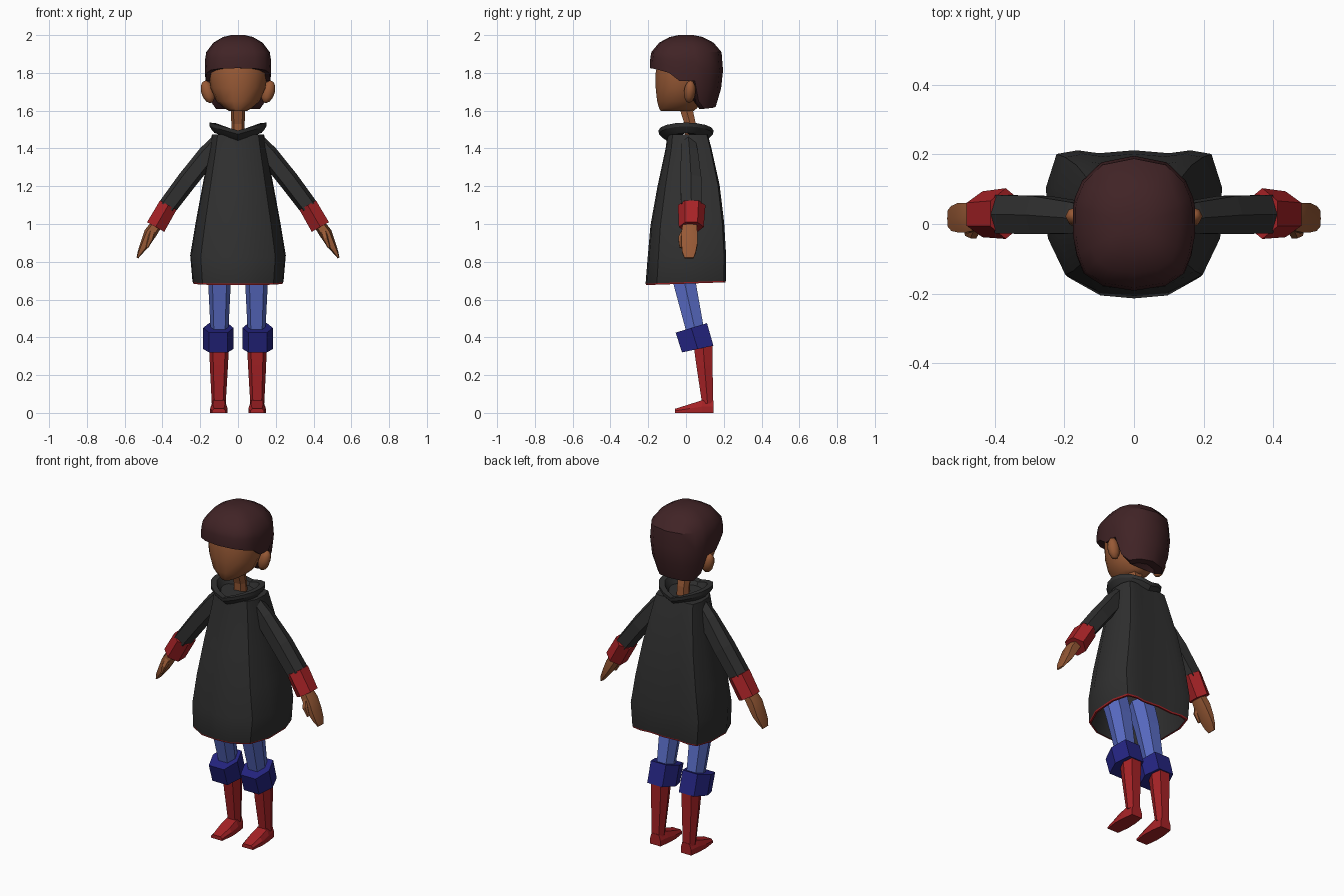
import bpy, bmesh, math
from mathutils import Vector as V

if "Cube" in bpy.data.objects:
    bpy.data.objects.remove(bpy.data.objects["Cube"])


def material(name, rgb):
    m = bpy.data.materials.new(name)
    m.diffuse_color = (*rgb, 1)
    m.use_nodes = True
    m.node_tree.nodes["Principled BSDF"].inputs["Base Color"].default_value = m.diffuse_color
    return m


HAIR = material("dark_brown", (0.052, 0.017, 0.019))
SKIN = material("brown_skin", (0.31, 0.10, 0.036))
COAT = material("charcoal", (0.030, 0.030, 0.030))
RED = material("red", (0.38, 0.016, 0.019))
BLUE = material("blue", (0.10, 0.15, 0.56))
NAVY = material("navy", (0.018, 0.018, 0.22))

HEX = [(1, 0), (.62, 1), (-.62, 1), (-1, 0), (-.62, -1), (.62, -1)]
POINTED = [(.87, .5), (0, 1), (-.87, .5), (-.87, -.5), (0, -1), (.87, -.5)]


def circle(n):
    return [(math.cos(2 * math.pi * i / n), math.sin(2 * math.pi * i / n)) for i in range(n)]


def section(c, u, v, shape=HEX):
    """Cross-section around centre c with half-axes u and v."""
    return [V(c) + V(u) * a + V(v) * b for a, b in shape]


def loft(name, rings, mats, bands=None, mirror=False, angle=None):
    """Skin closed rings, cap both ends; bands gives a material slot per band."""
    bm = bmesh.new()
    rows = [[bm.verts.new(p) for p in r] for r in rings]
    n = len(rows[0])
    for k, (a, b) in enumerate(zip(rows, rows[1:])):
        for i in range(n):
            j = (i + 1) % n
            f = bm.faces.new((a[i], a[j], b[j], b[i]))
            f.material_index = bands[k] if bands else 0
    bm.faces.new(rows[0][::-1])
    bm.faces.new(rows[-1])
    bmesh.ops.recalc_face_normals(bm, faces=bm.faces)
    me = bpy.data.meshes.new(name)
    bm.to_mesh(me)
    bm.free()
    ob = bpy.data.objects.new(name, me)
    bpy.context.collection.objects.link(ob)
    return finish(ob, mats, mirror, angle)


def finish(ob, mats, mirror=False, angle=None):
    for m in mats:
        ob.data.materials.append(m)
    if angle:
        bpy.ops.object.select_all(action='DESELECT')
        ob.select_set(True)
        bpy.context.view_layer.objects.active = ob
        bpy.ops.object.shade_smooth_by_angle(angle=math.radians(angle))
    if mirror:
        ob.modifiers.new("mirror", 'MIRROR')
    return ob


def both_sides(half):
    """Complete a half outline running from front centre to back centre."""
    return half + [(-p[0],) + tuple(p[1:]) for p in half[-2:0:-1]]


# Coat: rounded front, squarer back, red hem lip and hollow inside
PLAN = both_sides([(0, -1), (.4, -.96), (.78, -.72), (.98, -.2), (1, .5),
                   (.88, .95), (.64, 1), (.4, .96), (0, 1)])


def coat_ring(z, hw, yf, yb, tilt=0.035):
    return [V((x * hw, y * (yb if y > 0 else -yf), z + tilt * y * yb)) for x, y in PLAN]


loft("coat", [
    coat_ring(.95, .18, -.15, .16),
    coat_ring(.70, .222, -.198, .195),
    coat_ring(.684, .228, -.204, .20),
    coat_ring(.684, .238, -.211, .209),
    coat_ring(.692, .241, -.214, .211),
    coat_ring(.83, .253, -.203, .212),
    coat_ring(1.0, .225, -.188, .202),
    coat_ring(1.2, .188, -.152, .178),
    coat_ring(1.4, .150, -.108, .135, 0),
    coat_ring(1.475, .138, -.098, .115, 0),
], [COAT, RED], bands=[0, 0, 1, 1, 0, 0, 0, 0, 0], angle=28)


# Collar: rolled band dipping at front and back centre
def collar_ring(z, hx, hy):
    return [V((x * hx, y * hy, z + .042 * abs(x))) for x, y in circle(16)]


loft("collar", [collar_ring(1.44, .125, .10), collar_ring(1.455, .138, .122),
                collar_ring(1.475, .150, .143), collar_ring(1.495, .150, .146),
                collar_ring(1.492, .118, .112), collar_ring(1.45, .095, .09)],
     [COAT], angle=30)

# Neck and head
loft("neck", [section((0, .03, 1.42), (.037, 0, 0), (0, .032, 0)),
              section((0, .022, 1.53), (.035, 0, 0), (0, .03, 0)),
              section((0, -.005, 1.63), (.04, 0, 0), (0, .035, 0))], [SKIN])
head = []
for z, hw, yf, yb in [(1.597, .045, -.135, .04), (1.612, .07, -.145, .06),
                      (1.65, .115, -.156, .085), (1.72, .145, -.164, .11),
                      (1.80, .157, -.164, .13), (1.87, .150, -.150, .13),
                      (1.94, .09, -.09, .09)]:
    head.append(section((0, (yf + yb) / 2, z), (hw, 0, 0), (0, (yb - yf) / 2, 0), circle(14)))
loft("head", head, [SKIN], angle=40)

# Ears
bpy.ops.mesh.primitive_uv_sphere_add(segments=8, ring_count=6, location=(0, 0, 0))
ear = bpy.context.object
ear.name = "ear"
for v in ear.data.vertices:
    x, y, z = v.co
    v.co = (.160 + .036 * x + .012 * z, .02 + .031 * y + .004 * z, 1.70 + .06 * z)
finish(ear, [SKIN], mirror=True, angle=50)

# Hair: cap whose lower edge steps over the ears; (x, y, lower edge z)
HAIRLINE = both_sides([(0, -.192, 1.825), (.09, -.178, 1.823), (.145, -.142, 1.815),
                       (.166, -.09, 1.80), (.175, -.035, 1.757), (.176, .048, 1.757),
                       (.170, .078, 1.65), (.150, .125, 1.61), (.095, .178, 1.615),
                       (0, .197, 1.62)])
SWELL = [(1.60, .76), (1.68, .91), (1.77, .99), (1.86, 1.0), (1.91, .955)]


def swell(z):
    for (z0, a), (z1, b) in zip(SWELL, SWELL[1:]):
        if z <= z1:
            return a + (b - a) * (z - z0) / (z1 - z0)
    return SWELL[-1][1]


def hair_ring(t, shrink=1):
    ring = []
    for x, y, low in HAIRLINE:
        z = 1.91 + (low - 1.91) * t
        r = swell(z) * shrink
        ring.append(V((x * r, y * r, z)))
    return ring


hair = [[V((x * r, y * r, z)) for x, y, _ in HAIRLINE]
        for z, r in [(2.0, .2), (1.99, .45), (1.96, .74)]]
hair += [hair_ring(t) for t in (0, .33, .66, 1)] + [hair_ring(1, .72)]
loft("hair", hair, [HAIR], angle=35)

# Sleeves
U = V((.8, 0, .6))
loft("sleeve", [section((.10, .012, 1.437), U * .045, (0, .036, 0)),
                section((.16, .018, 1.367), U * .053, (0, .045, 0)),
                section((.27, .026, 1.23), U * .053, (0, .055, 0)),
                section((.375, .028, 1.09), U * .050, (0, .055, 0))],
     [COAT], mirror=True)

# Cuffs
U = V((.87, 0, .49))
loft("cuff", [section((.369, .030, 1.10), U * .058, (0, .073, 0), POINTED),
              section((.436, .028, .984), U * .060, (0, .066, 0), POINTED)],
     [RED], mirror=True)

# Hands: flat mitten and thumb
loft("hand", [section((.43, .02, 1.0), U * .030, (0, .036, 0)),
              section((.465, .018, .95), U * .034, (0, .042, 0)),
              section((.495, .018, .89), U * .024, (0, .042, 0)),
              section((.518, .016, .85), U * .014, (0, .036, 0)),
              section((.533, .016, .82), U * .005, (0, .024, 0))],
     [SKIN], mirror=True, angle=35)
loft("thumb", [section((.452, -.005, .965), U * .018, (0, .016, 0)),
               section((.462, -.027, .925), U * .016, (0, .014, 0)),
               section((.482, -.026, .875), U * .007, (0, .008, 0))],
     [SKIN], mirror=True)

# Legs
loft("thigh", [section((.098, -.06, .86), (.062, 0, 0), (0, .062, .01)),
               section((.098, -.008, .69), (.060, 0, 0), (0, .058, .01)),
               section((.098, .05, .43), (.047, 0, 0), (0, .046, .01))],
     [BLUE], mirror=True)
loft("knee_pad", [section((.104, .028, .450), (.080, 0, 0), (0, .083, .025)),
                  section((.104, .062, .338), (.080, 0, 0), (0, .083, .0175))],
     [NAVY], mirror=True)
loft("boot_shaft", [section((.100, .090, .36), (.052, 0, 0), (0, .050, 0)),
                    section((.101, .098, .25), (.048, 0, 0), (0, .043, 0)),
                    section((.102, .114, .05), (.037, 0, 0), (0, .029, 0))],
     [RED], mirror=True)


# Boot feet: wedge tapering to the toe
def foot_ring(y, half, top):
    return [V((.101 + s * w, y, z)) for s, w, z in
            [(-1, half, 0), (1, half, 0), (1, half, top * .5), (1, half * .7, top),
             (-1, half * .7, top), (-1, half, top * .5)]]


loft("boot_foot", [foot_ring(.145, .034, .065), foot_ring(.085, .043, .067),
                   foot_ring(.02, .046, .046), foot_ring(-.057, .036, .022)],
     [RED], mirror=True)
